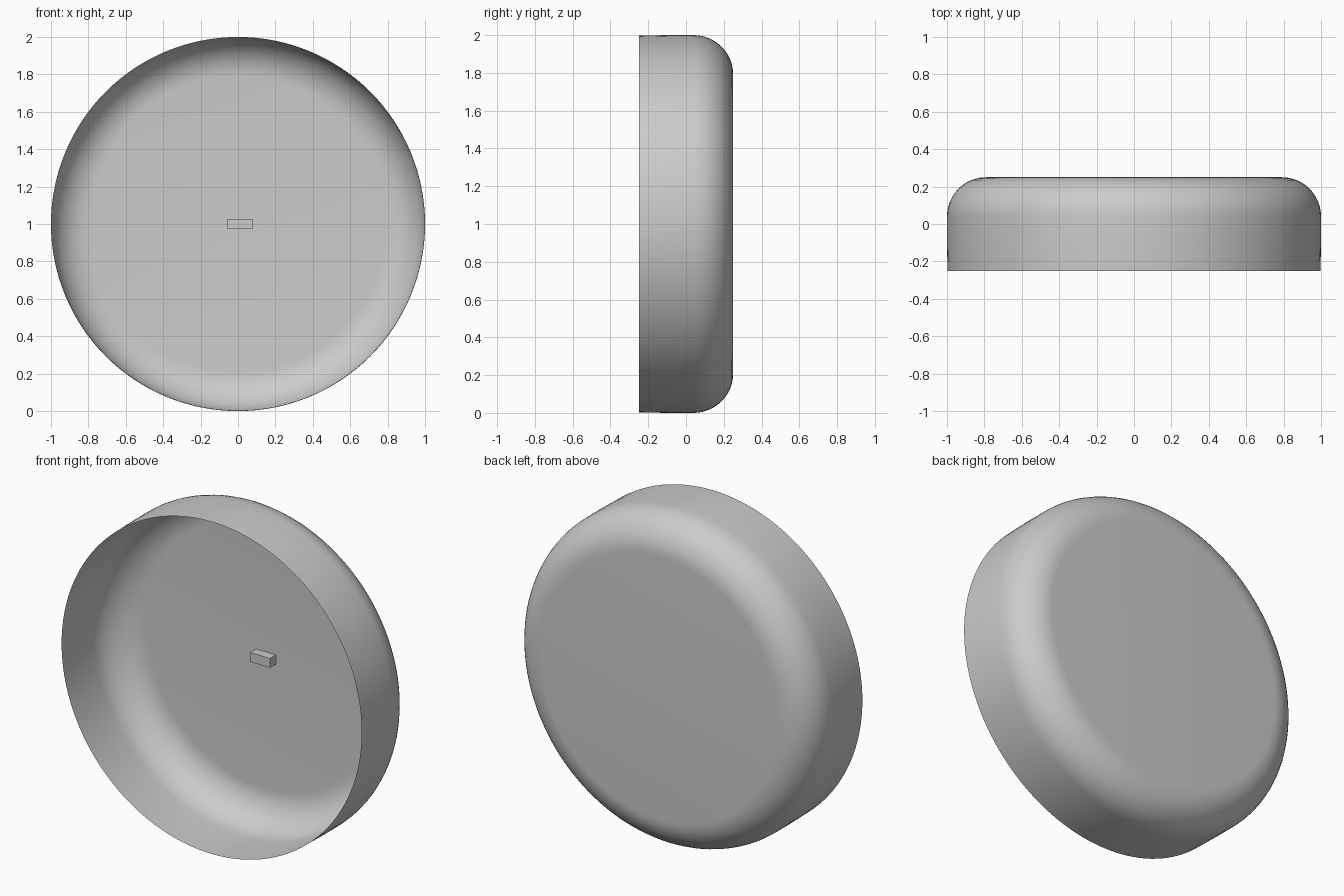
import bpy, bmesh, math
from mathutils import Vector

if "Cube" in bpy.data.objects:
    bpy.data.objects.remove(bpy.data.objects["Cube"])

SEG = 128
FRONT, BACK, RADIUS, FILLET = -0.25, 0.25, 1.0, 0.21

# Profile (radius, y): open front rim, straight wall, rounded back edge
profile = [(RADIUS - 0.003, FRONT), (RADIUS, -0.1)]
for i in range(13):
    a = math.pi / 2 * i / 12
    profile.append((RADIUS - FILLET + FILLET * math.cos(a),
                    BACK - FILLET + FILLET * math.sin(a)))

# Dish shell: thin single-surface pan, open toward the front
bm = bmesh.new()
rings = []
for r, y in profile:
    rings.append([bm.verts.new((r * math.cos(2 * math.pi * k / SEG), y,
                                1 + r * math.sin(2 * math.pi * k / SEG)))
                  for k in range(SEG)])
for lo, hi in zip(rings, rings[1:]):
    for k in range(SEG):
        n = (k + 1) % SEG
        bm.faces.new((lo[k], hi[k], hi[n], lo[n]))
bm.faces.new(rings[-1])
bm.normal_update()
# Point all faces outward from the dish axis
for f in bm.faces:
    if f.normal.dot(f.calc_center_median() - Vector((0, FRONT, 1))) < 0:
        f.normal_flip()
mesh = bpy.data.meshes.new("dish_shell")
bm.to_mesh(mesh)
bm.free()
dish = bpy.data.objects.new("dish_shell", mesh)
bpy.context.collection.objects.link(dish)
bpy.context.view_layer.objects.active = dish
dish.select_set(True)
bpy.ops.object.shade_smooth_by_angle(angle=math.radians(30))

# Small block fixed to the inside of the back
bpy.ops.mesh.primitive_cube_add(size=1, location=(0.011, 0.222, 1.0))
block = bpy.context.object
block.name = "center_block"
block.scale = (0.132, 0.055, 0.056)
